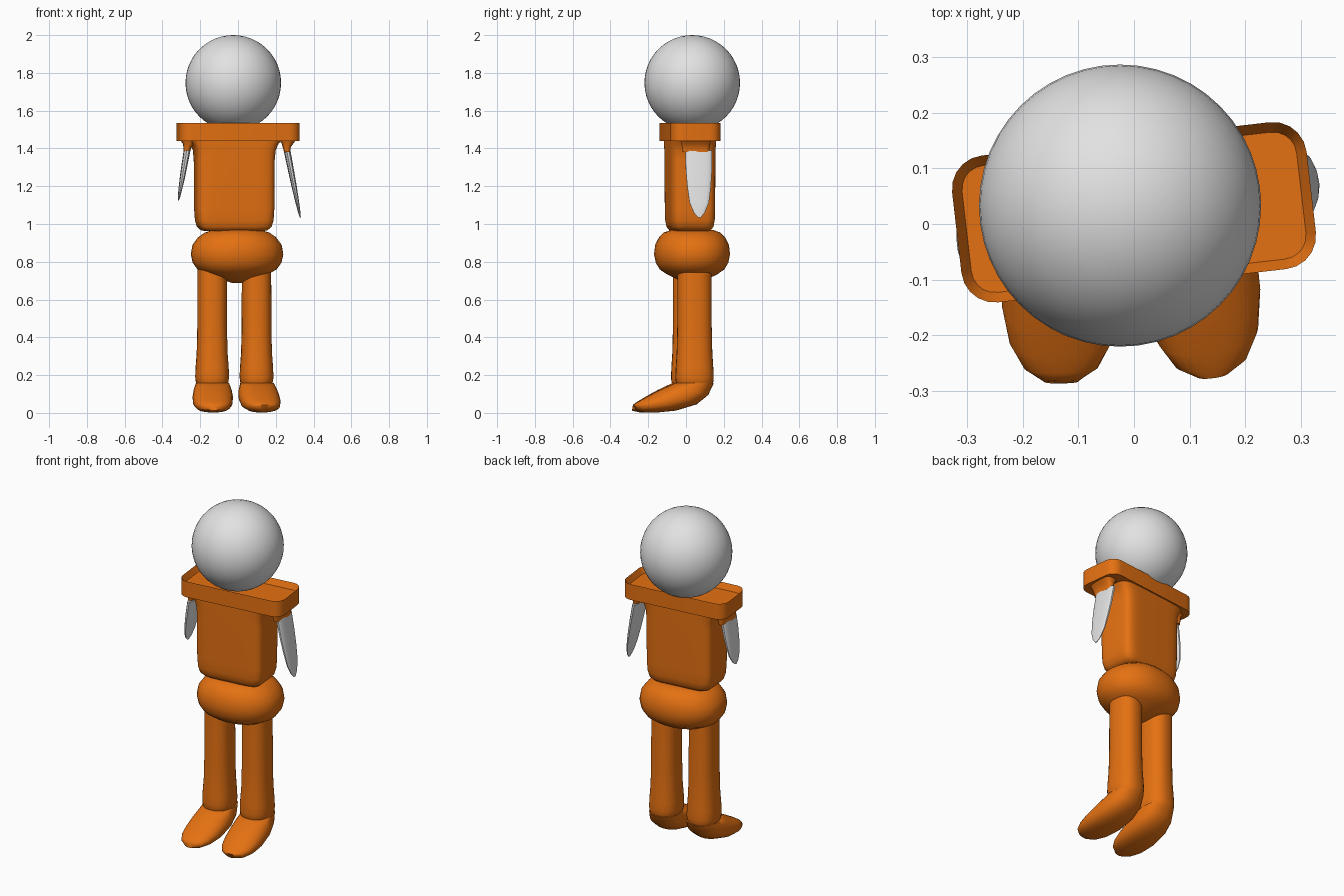
import bpy, bmesh, math
from mathutils import Vector, Matrix

if "Cube" in bpy.data.objects:
    bpy.data.objects.remove(bpy.data.objects["Cube"])

YAW = math.radians(6.6)


def material(name, rgb):
    m = bpy.data.materials.new(name)
    m.diffuse_color = (*rgb, 1)
    m.use_nodes = True
    m.node_tree.nodes["Principled BSDF"].inputs["Base Color"].default_value = m.diffuse_color
    return m


ORANGE = material("orange", (0.78, 0.165, 0.006))
WHITE = material("pale grey", (0.76, 0.76, 0.76))


def finish(name, bm, mat, loc=(0, 0, 0), yaw=0.0, angle=40):
    bmesh.ops.recalc_face_normals(bm, faces=bm.faces)
    me = bpy.data.meshes.new(name)
    bm.to_mesh(me)
    bm.free()
    me.materials.append(mat)
    ob = bpy.data.objects.new(name, me)
    bpy.context.collection.objects.link(ob)
    ob.location, ob.rotation_euler.z = loc, yaw
    bpy.ops.object.select_all(action='DESELECT')
    ob.select_set(True)
    bpy.context.view_layer.objects.active = ob
    bpy.ops.object.shade_smooth_by_angle(angle=math.radians(angle))
    return ob


def loft(name, rings, mat, power=2.0, n=32, **kw):
    """Skin superellipse rings given as (centre, half axis u, half axis v)."""
    bm = bmesh.new()
    loops = []
    for c, u, v in rings:
        loop = []
        for i in range(n):
            a = 2 * math.pi * (i + 0.5) / n
            s, t = (math.copysign(abs(k) ** (2 / power), k)
                    for k in (math.cos(a), math.sin(a)))
            loop.append(bm.verts.new(Vector(c) + Vector(u) * s + Vector(v) * t))
        loops.append(loop)
    for a, b in zip(loops, loops[1:]):
        for i in range(n):
            j = (i + 1) % n
            bm.faces.new((a[i], a[j], b[j], b[i]))
    bm.faces.new(loops[0])
    bm.faces.new(loops[-1])
    return finish(name, bm, mat, **kw)


def level(z, rx, ry, x=0.0, y=0.0):
    return (x, y, z), (rx, 0, 0), (0, ry, 0)


# Head
bm = bmesh.new()
bmesh.ops.create_uvsphere(bm, u_segments=48, v_segments=24, radius=0.253)
finish("head", bm, WHITE, loc=(-0.025, 0.033, 1.747))

# Shoulder tray: rounded slab with a shallow recess on top
bm = bmesh.new()
bmesh.ops.create_cube(bm, size=1, matrix=Matrix.Diagonal((0.64, 0.265, 0.095, 1)))
upright = [e for e in bm.edges if abs(e.verts[0].co.z - e.verts[1].co.z) > 0.05]
bmesh.ops.bevel(bm, geom=upright, offset=0.06, segments=5, profile=0.5, affect='EDGES')
bm.normal_update()
top = [f for f in bm.faces if f.normal.z > 0.9]
bmesh.ops.inset_region(bm, faces=top, thickness=0.018)
bmesh.ops.translate(bm, verts=top[0].verts, vec=(0, 0, -0.035))
finish("shoulder_tray", bm, ORANGE, loc=(0, 0.021, 1.488), yaw=YAW)

# Torso with rounded base and flared armpits
loft("torso", [level(0.962, 0.15, 0.08), level(0.967, 0.172, 0.099),
               level(0.985, 0.193, 0.112), level(1.02, 0.203, 0.118),
               level(1.08, 0.207, 0.12), level(1.34, 0.209, 0.121),
               level(1.39, 0.214, 0.122), level(1.42, 0.227, 0.122),
               level(1.445, 0.245, 0.122)],
     ORANGE, power=6, n=48, loc=(-0.02, 0.021, 0), yaw=YAW)

# Hips
loft("hips", [level(0.970, 0.07, 0.06), level(0.967, 0.13, 0.115),
              level(0.955, 0.17, 0.148), level(0.93, 0.206, 0.174),
              level(0.89, 0.236, 0.194), level(0.84, 0.245, 0.2),
              level(0.795, 0.235, 0.191), level(0.76, 0.21, 0.17),
              level(0.735, 0.165, 0.135), level(0.71, 0.09, 0.085),
              level(0.687, 0.025, 0.025)],
     ORANGE, power=2.2, n=40, loc=(-0.005, 0.032, 0), yaw=YAW, angle=60)

# Arms: orange sleeve stub and flat tapering blade
for side, s, length, y in (("right", 1, 0.355, 0.052), ("left", -1, 0.265, -0.008)):
    x0 = 0.258 if s > 0 else 0.268
    lean = 0.07 if s > 0 else 0.046
    loft(side + "_sleeve", [level(1.45, 0.05, 0.085, s * 0.262),
                            level(1.425, 0.03, 0.077, s * 0.262),
                            level(1.405, 0.021, 0.073, s * x0),
                            level(1.38, 0.017, 0.07, s * (x0 + 0.003))],
         ORANGE, power=3.5, n=20, loc=(0, y, 0), yaw=0, angle=50)
    loft(side + "_blade", [level(1.39 - length * t, rx, ry, s * (x0 + 0.002 + lean * t))
                           for t, rx, ry in ((0, 0.017, 0.072), (0.3, 0.015, 0.07),
                                             (0.55, 0.013, 0.063), (0.78, 0.009, 0.052),
                                             (0.93, 0.006, 0.03), (1, 0.003, 0.008))],
         WHITE, power=3, n=16, loc=(0, y, 0), yaw=YAW / 2, angle=30)

# Legs and feet
for side, x, y, turn, reach in (("left", -0.137, 0.022, 0.015, 0.95),
                                ("right", 0.098, 0.045, 0.13, 1.02)):
    loft(side + "_leg", [level(0.80, 0.077, 0.09), level(0.45, 0.078, 0.091),
                         level(0.32, 0.081, 0.094), level(0.24, 0.087, 0.099),
                         level(0.19, 0.089, 0.101), level(0.165, 0.086, 0.099),
                         level(0.15, 0.08, 0.093)],
         ORANGE, power=2.4, loc=(x, y, 0), yaw=YAW)
    # Foot sections: top point (y, z), sole point (y, z), half width
    sections = [((-0.10, 0.158), (0.102, 0.158), 0.088),
                ((-0.135, 0.142), (0.072, 0.095), 0.101),
                ((-0.18, 0.122), (0.01, 0.045), 0.107),
                ((-0.23, 0.096), (-0.10, 0.012), 0.105),
                ((-0.275, 0.071), (-0.20, 0.002), 0.092),
                ((-0.305, 0.053), (-0.27, 0.003), 0.066),
                ((-0.318, 0.043), (-0.308, 0.012), 0.03)]
    rings = []
    for (ty, tz), (by, bz), w in sections:
        a, b = Vector((0, ty * reach, tz)), Vector((0, by, bz))
        rings.append(((a + b) / 2, (w, 0, 0), (a - b) / 2))
    loft(side + "_foot", rings, ORANGE, power=2.3, n=28,
         loc=(x + 0.002, y, 0), yaw=turn, angle=60)
